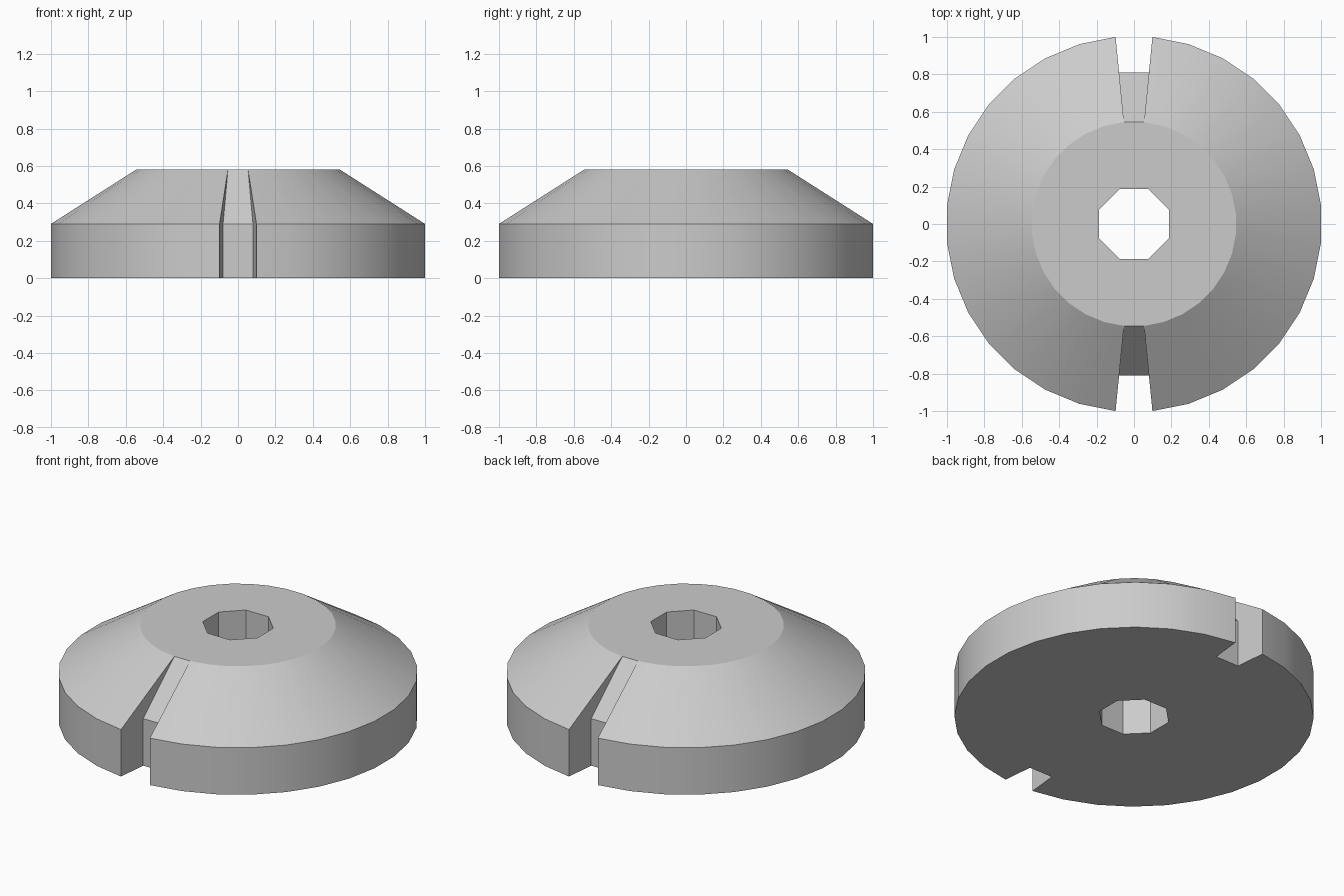
import bpy, bmesh, math

default = bpy.data.objects.get("Cube")
if default:
    bpy.data.objects.remove(default, do_unlink=True)

SIDES = 32
HOLE_SIDES = 8
SLOTS = (7, 23)              # rim segments facing +y and -y
STEP = 2 * math.pi / SIDES
R = 1 / math.cos(STEP / 2)   # flats of the rim lie one unit out
R_TOP, R_SLOT, R_HOLE = 0.545 * R, 0.81 * R, 0.202
Z_RIM, Z_TOP = 0.29, 0.58

bm = bmesh.new()


def ring(radius, z, sides=SIDES):
    """Ring of vertices with a flat side on each axis."""
    angles = [(i + 0.5) * 2 * math.pi / sides for i in range(sides)]
    return [bm.verts.new((radius * math.cos(a), radius * math.sin(a), z)) for a in angles]


def vert_at(source, radius):
    """New vertex on the same radial line and height as another."""
    scale = radius / source.co.xy.length
    return bm.verts.new((source.co.x * scale, source.co.y * scale, source.co.z))


def loop_edges(verts):
    pairs = zip(verts, verts[1:] + verts[:1])
    return [bm.edges.get(p) or bm.edges.new(p) for p in pairs]


# Rim wall and cone, with two segments pulled inwards as slots
low, mid, top = ring(R, 0), ring(R, Z_RIM), ring(R_TOP, Z_TOP)
outline = []
for i in range(SIDES):
    j = (i + 1) % SIDES
    outline.append(low[i])
    a, b, c, d = low[i], low[j], mid[j], mid[i]
    if i in SLOTS:
        a, b, c, d = (vert_at(v, R_SLOT) for v in (a, b, c, d))
        outline += [a, b]
        for k, foot, shoulder in ((i, a, d), (j, b, c)):
            bm.faces.new((low[k], foot, shoulder, mid[k]))
            bm.faces.new((mid[k], shoulder, top[k]))
    bm.faces.new((a, b, c, d))
    bm.faces.new((d, c, top[j], top[i]))

# Octagonal through hole
hole_low, hole_top = ring(R_HOLE, 0, HOLE_SIDES), ring(R_HOLE, Z_TOP, HOLE_SIDES)
for i in range(HOLE_SIDES):
    j = (i + 1) % HOLE_SIDES
    bm.faces.new((hole_low[j], hole_low[i], hole_top[i], hole_top[j]))

# Flat caps around the hole
for outer, inner in ((outline, hole_low), (top, hole_top)):
    bmesh.ops.triangle_fill(bm, edges=loop_edges(outer) + loop_edges(inner), use_beauty=True)

bmesh.ops.recalc_face_normals(bm, faces=bm.faces[:])
mesh = bpy.data.meshes.new("slotted_cone_disc")
bm.to_mesh(mesh)
bm.free()
disc = bpy.data.objects.new("slotted_cone_disc", mesh)
bpy.context.collection.objects.link(disc)

# Plain grey
grey = bpy.data.materials.new("light_grey")
grey.use_nodes = True
colour = (0.6, 0.6, 0.6, 1)
grey.diffuse_color = colour
grey.node_tree.nodes["Principled BSDF"].inputs["Base Color"].default_value = colour
mesh.materials.append(grey)

# Smooth round surfaces with sharp edges kept
bpy.ops.object.select_all(action="DESELECT")
disc.select_set(True)
bpy.context.view_layer.objects.active = disc
bpy.ops.object.shade_smooth_by_angle(angle=math.radians(30))
